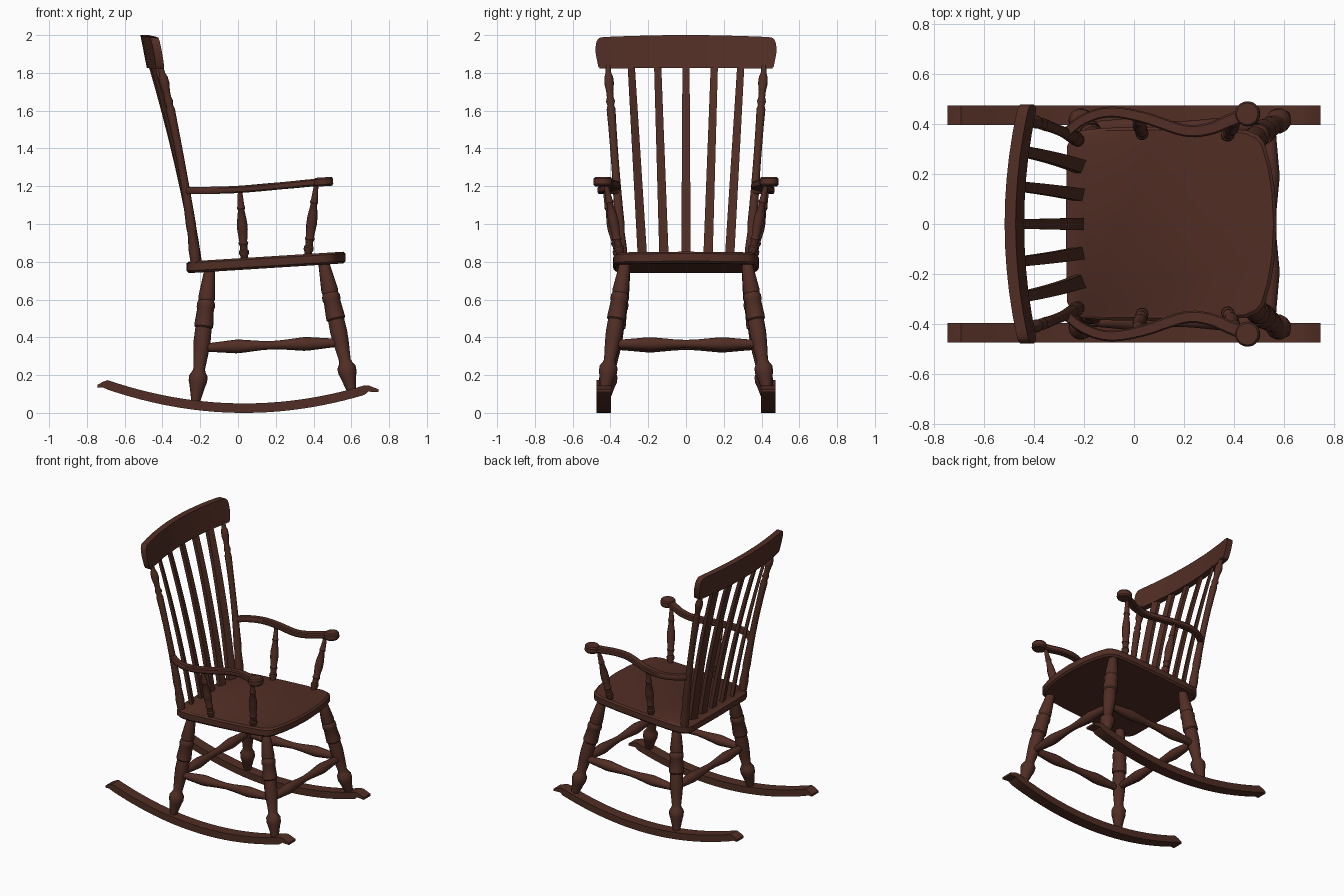
import bpy, bmesh, math
from mathutils import Vector as V

if "Cube" in bpy.data.objects:
    bpy.data.objects.remove(bpy.data.objects["Cube"])

wood = bpy.data.materials.new("dark brown wood")
wood.diffuse_color = (0.082, 0.027, 0.018, 1)
wood.use_nodes = True
wood.node_tree.nodes["Principled BSDF"].inputs["Base Color"].default_value = wood.diffuse_color


def loft(name, rings, mirror=False, angle=35):
    """Skin a list of closed rings, cap the ends, optionally mirror across y."""
    bm = bmesh.new()
    loops = [[bm.verts.new(p) for p in ring] for ring in rings]
    n = len(loops[0])
    for a, b in zip(loops, loops[1:]):
        for i in range(n):
            j = (i + 1) % n
            bm.faces.new((a[i], a[j], b[j], b[i]))
    bm.faces.new(loops[0])
    bm.faces.new(loops[-1])
    bmesh.ops.recalc_face_normals(bm, faces=bm.faces)
    me = bpy.data.meshes.new(name)
    bm.to_mesh(me)
    bm.free()
    me.materials.append(wood)
    me.shade_smooth()
    me.set_sharp_from_angle(angle=math.radians(angle))
    ob = bpy.data.objects.new(name, me)
    bpy.context.collection.objects.link(ob)
    if mirror:
        m = ob.modifiers.new("mirror", 'MIRROR')
        m.use_axis = (False, True, False)
        m.use_mirror_merge = False
    return ob


def turned(name, p0, p1, profile, mirror=False, bend=0.0, sides=14):
    """Lathe-turned rod from p0 to p1; profile is (fraction, radius) pairs."""
    p0, p1 = V(p0), V(p1)
    d = (p1 - p0).normalized()
    u = d.cross(V((0, 1, 0)) if abs(d.y) < 0.8 else V((0, 0, 1))).normalized()
    w = d.cross(u)
    rings = []
    for t, r in profile:
        c = p0.lerp(p1, t) + V((bend * 4 * t * (1 - t), 0, 0))
        rings.append([c + (u * math.cos(k) + w * math.sin(k)) * r
                      for k in (2 * math.pi * i / sides for i in range(sides))])
    return loft(name, rings, mirror)


def spline(pts, steps=5):
    """Catmull-Rom curve through the points."""
    pts = [V(p) for p in pts]
    q = [pts[0] * 2 - pts[1]] + pts + [pts[-1] * 2 - pts[-2]]
    out = []
    for a, b, c, d in zip(q, q[1:], q[2:], q[3:]):
        for k in range(steps):
            t = k / steps
            out.append(0.5 * (2 * b + (c - a) * t + (2 * a - 5 * b + 4 * c - d) * t ** 2
                              + (3 * b - a - 3 * c + d) * t ** 3))
    return out + [pts[-1]]


# Rockers: shallow arc with chamfered tips
def rocker_z(x):
    return (x - 0.033) ** 2 / 4.24

rings = []
for i in range(25):
    x = -0.69 + 1.36 * i / 24
    z = rocker_z(x)
    rings.append((x, z, z + 0.05))
zl, zr = rocker_z(-0.745), rocker_z(0.745)
rings = [(-0.745, zl - 0.01, zl + 0.005), (-0.715, zl - 0.008, zl + 0.022)] + rings + \
        [(0.69, zr - 0.007, zr + 0.026), (0.745, zr - 0.01, zr + 0.005)]
loft("rocker", [[(x, 0.396, a), (x, 0.474, a), (x, 0.474, b), (x, 0.396, b)]
                for x, a, b in rings], mirror=True)

# Seat: rounded slab tilted up towards the front
half = [(0.57, 0), (0.562, 0.14), (0.545, 0.24), (0.52, 0.325), (0.495, 0.355),
        (0.45, 0.374), (0.3, 0.384), (0.1, 0.387), (-0.12, 0.384), (-0.21, 0.374),
        (-0.25, 0.35), (-0.268, 0.31), (-0.272, 0)]
outline = half + [(x, -y) for x, y in half[-2:0:-1]]


def seat_ring(inset, h):
    f = 1 - inset / 0.4
    return [(0.15 + (x - 0.15) * f, y * f, 0.802 + (x + 0.27) * 0.061 + h) for x, y in outline]

loft("seat", [seat_ring(0.012, -0.062), seat_ring(0, -0.05),
              seat_ring(0, -0.01), seat_ring(0.012, 0)])

# Legs
leg = [(0, .027), (.08, .033), (.23, .045), (.25, .041), (.27, .048), (.30, .048),
       (.31, .044), (.42, .05), (.44, .05), (.45, .043), (.54, .045), (.62, .041),
       (.75, .031), (.77, .036), (.80, .049), (.84, .049), (.87, .042), (1, .021)]
turned("front_leg", (0.45, 0.32, 0.81), (0.605, 0.432, 0.10), leg, True)
turned("back_leg", (-0.148, 0.32, 0.775), (-0.225, 0.432, 0.05), leg, True)

# Stretchers between the legs
bar = [(0, .02), (.08, .025), (.24, .036), (.27, .036), (.42, .025), (.5, .022),
       (.58, .025), (.73, .036), (.76, .036), (.92, .025), (1, .02)]
turned("side_stretcher", (-0.19, 0.388, 0.345), (0.545, 0.39, 0.372), bar, True)
turned("front_stretcher", (0.545, -0.39, 0.365), (0.545, 0.39, 0.365), bar)
turned("back_stretcher", (-0.19, -0.388, 0.355), (-0.19, 0.388, 0.355), bar)

# Turned outer back posts
post = [(0, .026), (.08, .03), (.16, .024), (.2, .027), (.3, .024), (.4, .022), (.5, .021),
        (.6, .021), (.7, .022), (.78, .024), (.8, .018), (.82, .024), (.84, .018),
        (.87, .019), (.91, .026), (.94, .024), (.96, .016), (1, .014)]
turned("back_post", (-0.222, 0.335, 0.78), (-0.412, 0.414, 1.84), post, True, bend=0.018)


# Five flat back slats fanning outwards
def slat(name, yb, yt, xt, mirror):
    rings = []
    for i in range(9):
        t = i / 8
        c = V((-0.212 + (xt + 0.212) * t + 0.07 * t * (1 - t), yb + (yt - yb) * t, 0.78 + 1.06 * t))
        w, d = 0.025 - 0.006 * t, 0.014 - 0.002 * t
        skew = (yb + yt) * 0.02
        rings.append([c + V((a * d + b * skew, b * w, 0))
                      for a, b in ((1, 1), (-1, 1), (-1, -1), (1, -1))])
    loft(name, rings, mirror)

slat("middle_slat", 0, 0, -0.462, False)
slat("inner_slat", 0.115, 0.150, -0.457, True)
slat("outer_slat", 0.228, 0.29, -0.44, True)

# Curved crest rail with rounded upper corners
rings = []
for y, lo, hi in ((.478, 1.905, 1.94), (.474, 1.88, 1.965), (.465, 1.835, 1.98),
                  (.455, 1.822, 1.987), (.43, 1.822, 1.99), (.36, 1.822, 1.993),
                  (.27, 1.825, 1.996), (.18, 1.825, 1.998), (.09, 1.825, 2), (0, 1.825, 2)):
    ring = []
    for z, side in ((lo, 1), (hi, 1), (hi, -1), (lo, -1)):
        x = -0.46 - (z - 1.822) * 0.195 + 0.053 * (y / 0.48) ** 2
        ring.append(V((x + side * 0.022, y, z)))
    rings.append(ring)
rings += [[V((p.x, -p.y, p.z)) for p in r] for r in rings[-2::-1]]
loft("crest_rail", rings)

# Serpentine arms
path = spline([(-0.275, .362, 1.178), (-.2, .418, 1.178), (-.1, .447, 1.179), (.03, .428, 1.185),
               (.2, .374, 1.2), (.3, .38, 1.209), (.38, .412, 1.217), (.455, .442, 1.223)])
rings = []
for i, p in enumerate(path):
    d = path[min(i + 1, len(path) - 1)] - path[max(i - 1, 0)]
    n = V((-d.y, d.x, 0)).normalized()
    w = 0.019 + 0.009 * i / len(path)
    rings.append([p + n * a * w + V((0, 0, b * 0.019)) for a, b in
                  ((1, .6), (.75, 1), (-.75, 1), (-1, .6), (-1, -.6), (-.75, -1), (.75, -1), (1, -.6))])
loft("arm", rings, True)
# Round hand rests at the arm ends
turned("hand_rest", (0.455, 0.44, 1.2), (0.452, 0.44, 1.247),
       [(0, .043), (.2, .05), (.8, .05), (1, .043)], True, sides=20)

# Arm spindles
spindle = [(0, .018), (.08, .02), (.11, .026), (.15, .026), (.17, .02), (.22, .02), (.26, .026),
           (.29, .021), (.45, .028), (.55, .027), (.72, .017), (.75, .022), (.78, .018), (1, .011)]
turned("rear_arm_spindle", (0.035, 0.352, 0.80), (0.01, 0.43, 1.18), spindle, True)
turned("front_arm_spindle", (0.368, 0.345, 0.82), (0.415, 0.425, 1.215), spindle, True)
